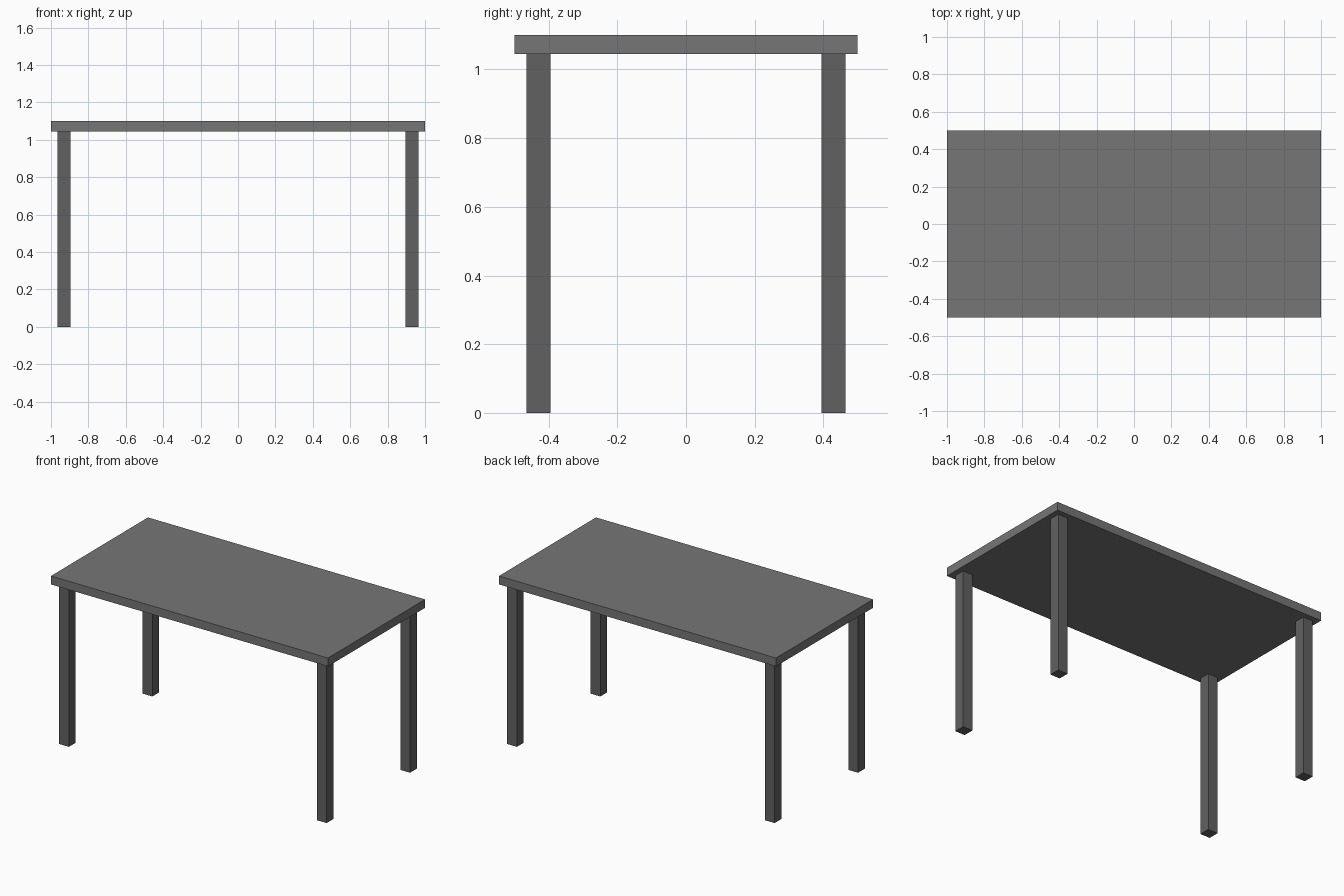
import bpy

if "Cube" in bpy.data.objects:
    bpy.data.objects.remove(bpy.data.objects["Cube"])

TOP_Z, UNDERSIDE_Z = 1.10, 1.045
LEG_WIDTH = 0.07
LEG_X, LEG_Y = 0.93, 0.43


def grey(name, value):
    mat = bpy.data.materials.new(name)
    mat.diffuse_color = (value, value, value, 1)
    mat.use_nodes = True
    mat.node_tree.nodes["Principled BSDF"].inputs["Base Color"].default_value = mat.diffuse_color
    return mat


def box(name, center, size, mat):
    bpy.ops.mesh.primitive_cube_add(size=1, location=center)
    obj = bpy.context.object
    obj.name = name
    obj.scale = size
    bpy.ops.object.transform_apply(location=False, rotation=False, scale=True)
    obj.data.materials.append(mat)
    return obj


top_grey = grey("dark_grey", 0.18)
leg_grey = grey("darker_grey", 0.12)

# Flat rectangular tabletop
box("tabletop", (0, 0, (TOP_Z + UNDERSIDE_Z) / 2),
    (2, 1, TOP_Z - UNDERSIDE_Z), top_grey)

# Four square legs, set in slightly from the corners
for side_x, sx in (("left", -1), ("right", 1)):
    for side_y, sy in (("front", -1), ("back", 1)):
        box(f"{side_y}_{side_x}_leg",
            (sx * LEG_X, sy * LEG_Y, UNDERSIDE_Z / 2),
            (LEG_WIDTH, LEG_WIDTH, UNDERSIDE_Z), leg_grey)
